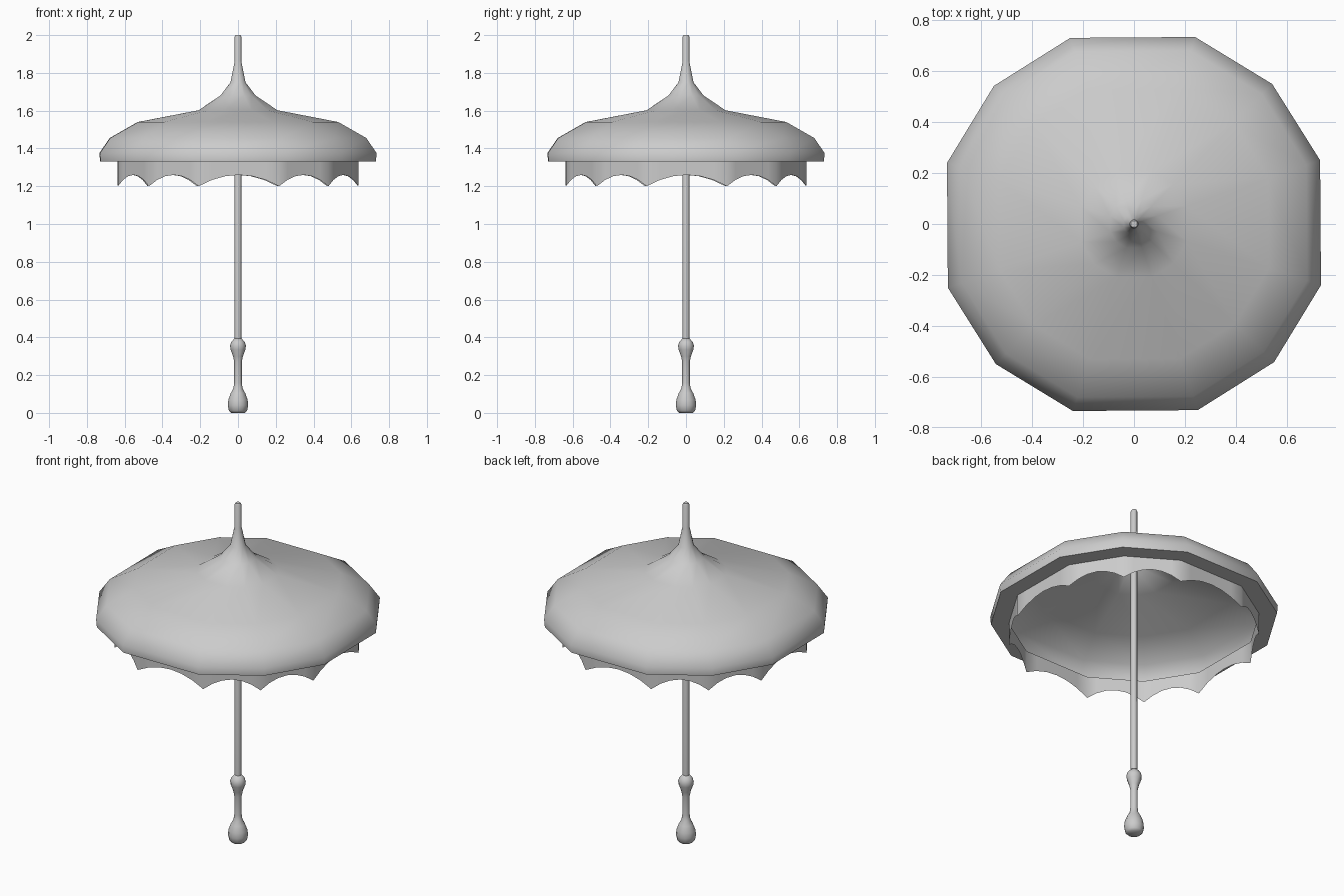
import bpy
from math import radians, cos, sin, tau

cube = bpy.data.objects.get("Cube")
if cube:
    bpy.data.objects.remove(cube, do_unlink=True)

grey = bpy.data.materials.new("plain grey")
grey.use_nodes = True
grey.diffuse_color = (0.6, 0.6, 0.6, 1)
grey.node_tree.nodes["Principled BSDF"].inputs["Base Color"].default_value = (0.6, 0.6, 0.6, 1)


def make_object(name, verts, faces, angle):
    mesh = bpy.data.meshes.new(name)
    mesh.from_pydata(verts, [], faces)
    mesh.materials.append(grey)
    obj = bpy.data.objects.new(name, mesh)
    bpy.context.collection.objects.link(obj)
    bpy.ops.object.select_all(action='DESELECT')
    obj.select_set(True)
    bpy.context.view_layer.objects.active = obj
    bpy.ops.object.shade_smooth_by_angle(angle=radians(angle))
    return obj


def lathe(name, profile, angles, caps=False, angle=40):
    """Sweep (radius, z) points, listed bottom to top, around z."""
    n = len(angles)
    verts = [(r * cos(a), r * sin(a), z) for r, z in profile for a in angles]
    faces = [(k * n + i, k * n + (i + 1) % n, (k + 1) * n + (i + 1) % n, (k + 1) * n + i)
             for k in range(len(profile) - 1) for i in range(n)]
    if caps:
        faces += [tuple(reversed(range(n))), tuple(range(len(verts) - n, len(verts)))]
    return make_object(name, verts, faces, angle)


# Twelve corners: four wide sides on the axes, narrower ones on the diagonals
corners = [radians(90 * q + a + 0.4) for q in range(4) for a in (-18.5, 18.5, 45)]
round_angles = [tau * i / 12 for i in range(12)]

# Canopy shell with its flat turned-in rim
lathe("canopy", [(0.672, 1.33), (0.768, 1.33), (0.772, 1.375), (0.715, 1.455),
                 (0.558, 1.54), (0.22, 1.602), (0.098, 1.68), (0.042, 1.75),
                 (0.021, 1.85), (0.017, 1.87)], corners, angle=50)

# Scalloped valance hanging below the rim
steps = 6
verts, faces = [], []
for i, a in enumerate(corners):
    b = corners[(i + 1) % len(corners)]
    for s in range(steps):
        t = s / steps
        x = 0.672 * (cos(a) * (1 - t) + cos(b) * t)
        y = 0.672 * (sin(a) * (1 - t) + sin(b) * t)
        arch = 1 - (2 * t - 1) ** 2
        verts += [(x, y, 1.2 + 0.06 * arch), (x, y, 1.33)]
count = len(verts)
for i in range(0, count, 2):
    j = (i + 2) % count
    faces.append((i, j, j + 1, i + 1))
make_object("valance", verts, faces, 40)

# Straight pole running through the canopy to the tip
lathe("pole", [(0.018, 0.3), (0.018, 1.99), (0.013, 2.0)], round_angles, caps=True)

# Turned handle with a collar and a round knob
lathe("handle", [(0.036, 0.0), (0.048, 0.012), (0.054, 0.04), (0.051, 0.07),
                 (0.038, 0.105), (0.024, 0.13), (0.02, 0.16), (0.02, 0.27),
                 (0.026, 0.3), (0.039, 0.335), (0.042, 0.355), (0.036, 0.375),
                 (0.018, 0.395)], round_angles, caps=True, angle=50)
